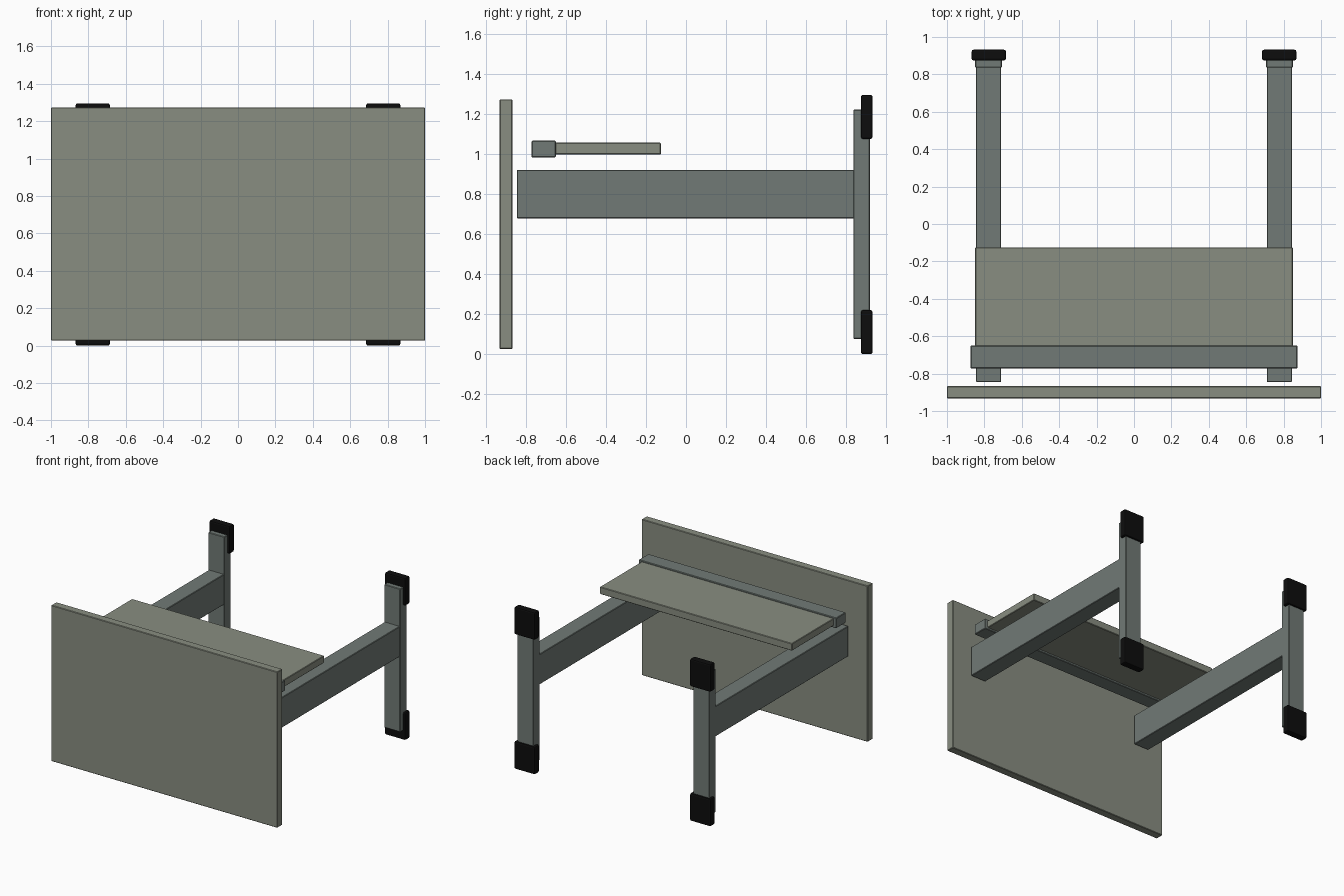
import bpy

if "Cube" in bpy.data.objects:
    bpy.data.objects.remove(bpy.data.objects["Cube"])


def material(name, rgb):
    m = bpy.data.materials.new(name)
    m.diffuse_color = (*rgb, 1)
    m.use_nodes = True
    m.node_tree.nodes["Principled BSDF"].inputs["Base Color"].default_value = m.diffuse_color
    return m


PANEL = material("grey_panel", (0.25, 0.27, 0.22))
STEEL = material("green_grey_steel", (0.165, 0.195, 0.18))
RUBBER = material("black_rubber", (0.004, 0.004, 0.004))


def box(name, x, y, z, mat, bevel=0.004, segments=1):
    """Bevelled box from (min, max) ranges along each axis."""
    ranges = (x, y, z)
    bpy.ops.mesh.primitive_cube_add(size=1, location=[(a + b) / 2 for a, b in ranges])
    ob = bpy.context.object
    ob.name = name
    ob.scale = [b - a for a, b in ranges]
    bpy.ops.object.transform_apply(location=False, rotation=False, scale=True)
    mod = ob.modifiers.new("edge_bevel", "BEVEL")
    mod.width = bevel
    mod.segments = segments
    ob.data.materials.append(mat)
    return ob


# Upright front panel
box("front_panel", (-1, 1), (-0.932, -0.867), (0.026, 1.273), PANEL)

# Shelf and the rail along its front edge
box("shelf", (-0.85, 0.85), (-0.66, -0.125), (0.998, 1.056), PANEL)
box("shelf_rail", (-0.874, 0.874), (-0.772, -0.65), (0.983, 1.066), STEEL)

# Side frames: arm, post and end caps
for side, s in (("left", -1), ("right", 1)):
    def span(a, b):
        return tuple(sorted((s * a, s * b)))

    box(side + "_arm", span(0.71, 0.845), (-0.845, 0.85), (0.678, 0.921), STEEL)
    box(side + "_post", span(0.707, 0.849), (0.836, 0.919), (0.076, 1.221), STEEL)
    for end, z in (("lower", (0, 0.22)), ("upper", (1.075, 1.295))):
        box(f"{side}_{end}_end_cap", span(0.685, 0.868), (0.874, 0.932), z, RUBBER, 0.01, 2)
